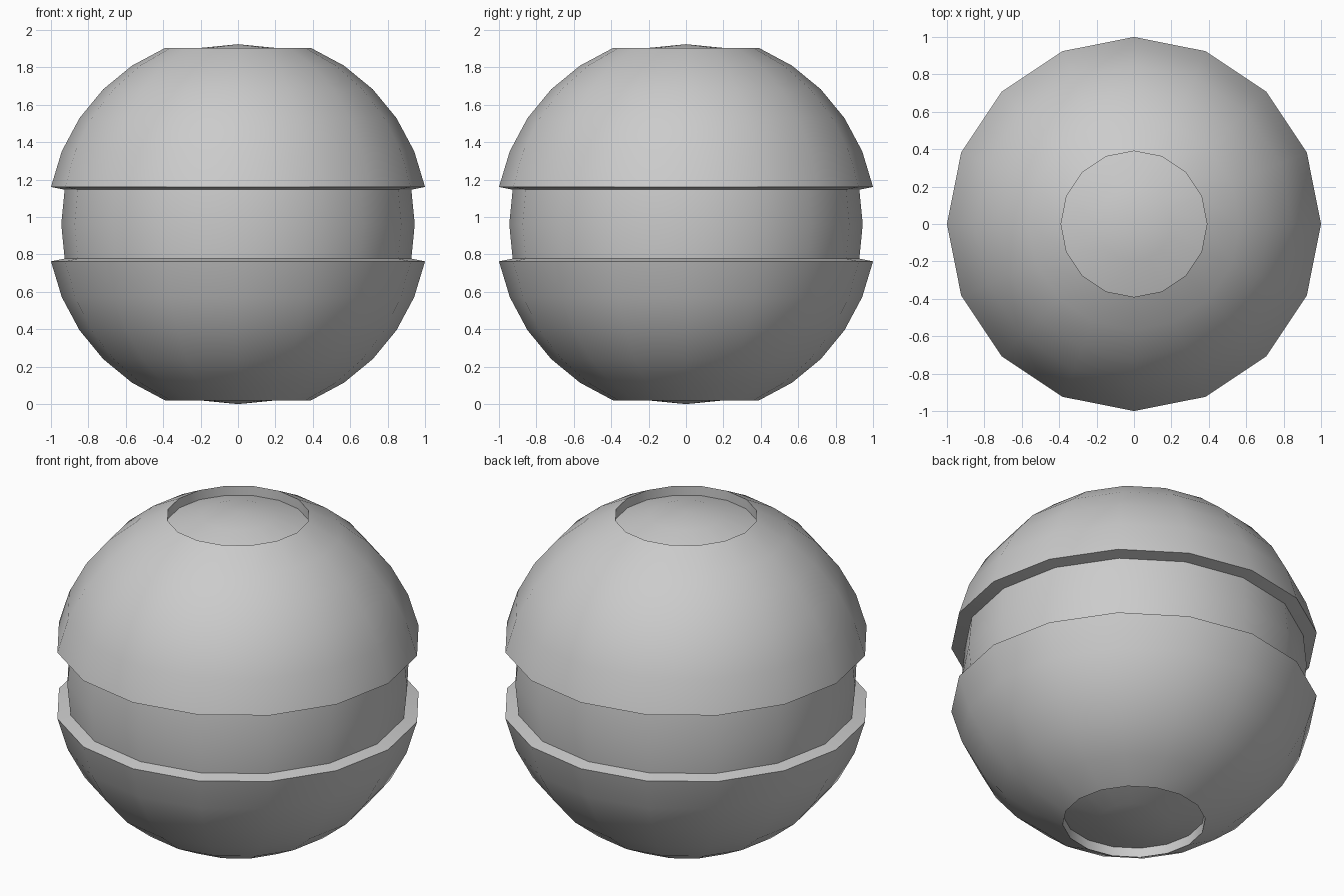
import bpy, bmesh
from math import sin, cos, radians, pi

if "Cube" in bpy.data.objects:
    bpy.data.objects.remove(bpy.data.objects["Cube"])

SIDES = 16
STEP = radians(11.25)
R_OUT = 1 / cos(STEP)      # outer shell radius
R_IN = 0.945               # groove floor radius
CAP_DROP = 0.0575          # depth of the sunken pole caps
MID = R_OUT - CAP_DROP     # centre height


def ring(radius, i, drop=0.0):
    return (radius * cos(i * STEP), radius * sin(i * STEP) - drop)


# Upper half profile: groove wall, shell, then the sunken cap
upper = [ring(R_IN, 1)]
upper += [ring(R_OUT, i) for i in range(1, 7)]
upper += [ring(R_OUT, 6, CAP_DROP), ring(R_OUT, 7, CAP_DROP), (0.0, MID)]
lower = [(r, -z) for r, z in reversed(upper)]
profile = lower + [(R_IN, 0.0)] + upper

# Revolve the profile into a closed ball
bm = bmesh.new()
verts = [bm.verts.new((r, 0, z + MID)) for r, z in profile]
edges = [bm.edges.new(pair) for pair in zip(verts, verts[1:])]
bmesh.ops.spin(bm, geom=verts + edges, cent=(0, 0, 0), axis=(0, 0, 1),
               angle=2 * pi, steps=SIDES)
bmesh.ops.remove_doubles(bm, verts=bm.verts[:], dist=1e-4)
bmesh.ops.recalc_face_normals(bm, faces=bm.faces[:])

mesh = bpy.data.meshes.new("grooved_ball")
bm.to_mesh(mesh)
bm.free()
ball = bpy.data.objects.new("grooved_ball", mesh)
bpy.context.collection.objects.link(ball)

# Smooth surface with crisp groove and cap rims
bpy.context.view_layer.objects.active = ball
ball.select_set(True)
bpy.ops.object.shade_smooth_by_angle(angle=radians(30))
